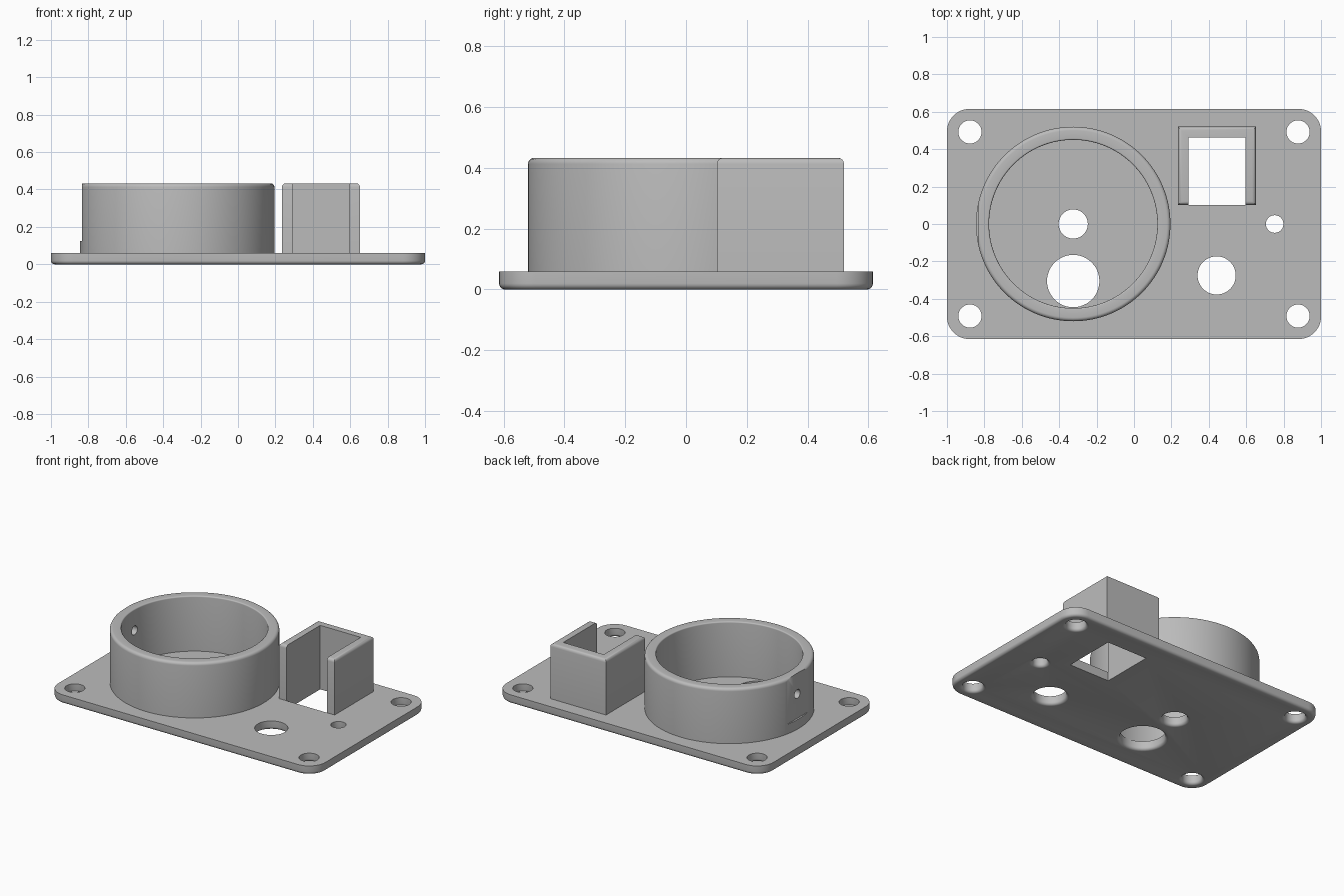
import bpy, bmesh
from math import sin, cos, pi, tau
from mathutils import Matrix

cube = bpy.data.objects.get("Cube")
if cube:
    bpy.data.objects.remove(cube, do_unlink=True)

gray = bpy.data.materials.new("light gray plastic")
gray.use_nodes = True
COLOR = (0.5, 0.5, 0.5, 1)
gray.diffuse_color = COLOR
gray.node_tree.nodes["Principled BSDF"].inputs["Base Color"].default_value = COLOR

BASE, TOP, FILLET = 0.06, 0.433, 0.02
RING_X, RING_R, BORE_R = -0.325, 0.52, 0.45


def make_object(name, bm):
    bmesh.ops.recalc_face_normals(bm, faces=bm.faces)
    mesh = bpy.data.meshes.new(name)
    bm.to_mesh(mesh)
    bm.free()
    mesh.materials.append(gray)
    obj = bpy.data.objects.new(name, mesh)
    bpy.context.collection.objects.link(obj)
    return obj


def loft(name, loops, closed=False):
    """Skin a stack of equal-length loops; cap the ends or join last to first."""
    bm = bmesh.new()
    rows = [[bm.verts.new(p) for p in loop] for loop in loops]
    pairs = list(zip(rows, rows[1:]))
    if closed:
        pairs.append((rows[-1], rows[0]))
    else:
        bm.faces.new(rows[0])
        bm.faces.new(rows[-1])
    for a, b in pairs:
        for i in range(len(a)):
            j = (i + 1) % len(a)
            bm.faces.new((a[i], a[j], b[j], b[i]))
    return make_object(name, bm)


def circle(x, y, r, z, n=96):
    return [(x + r * cos(tau * i / n), y + r * sin(tau * i / n), z) for i in range(n)]


def rounded_rect(hx, hy, r, z, steps=12):
    pts = []
    for k, (sx, sy) in enumerate(((1, 1), (-1, 1), (-1, -1), (1, -1))):
        for i in range(steps + 1):
            a = (k + i / steps) * pi / 2
            pts.append((sx * (hx - r) + r * cos(a), sy * (hy - r) + r * sin(a), z))
    return pts


def quarter(r, n=5):
    """Inset and height along a convex fillet, from the flat face to the wall."""
    return [(r * (1 - sin(t)), r * (1 - cos(t))) for t in (pi / 2 * i / n for i in range(n + 1))]


def block(name, x0, x1, y0, y1, z0, z1):
    return loft(name, [[(x0, y0, z), (x1, y0, z), (x1, y1, z), (x0, y1, z)] for z in (z0, z1)])


def cut(obj, cutter):
    mod = obj.modifiers.new("cut", "BOOLEAN")
    mod.operation, mod.solver, mod.object = "DIFFERENCE", "EXACT", cutter
    bpy.context.view_layer.objects.active = obj
    bpy.ops.object.modifier_apply(modifier=mod.name)
    bpy.data.objects.remove(cutter, do_unlink=True)


# Base plate with a rounded underside edge
loops = [rounded_rect(1 - d, 0.615 - d, 0.12 - d, z) for d, z in quarter(FILLET)]
plate = loft("base_plate", loops + [rounded_rect(1, 0.615, 0.12, BASE)])

# Round holes, eased on the underside
holes = [(sx * 0.877, sy * 0.492, 0.062) for sx in (-1, 1) for sy in (-1, 1)]
holes += [(RING_X, 0, 0.078), (RING_X, -0.305, 0.14), (0.442, -0.275, 0.102), (0.752, 0, 0.047)]
for x, y, r in holes:
    profile = [(r + FILLET, -0.02)] + [(r + FILLET - d, z) for d, z in
                                       [(FILLET - i, h) for i, h in reversed(quarter(FILLET))][::-1]]
    profile = [(r + FILLET, -0.02)] + [(r + i, h) for i, h in
                                       [(FILLET * (1 - sin(t)), FILLET * (1 - cos(t)))
                                        for t in (pi / 10 * k for k in range(6))]]
    cut(plate, loft("hole_cutter", [circle(x, y, pr, z, 48) for pr, z in profile + [(r, 0.1)]]))

# Square opening under the socket
cut(plate, block("opening_cutter", 0.292, 0.595, 0.102, 0.462, -0.1, 0.2))

# Round holder wall
outer = [(RING_R, BASE - 0.005)] + [(RING_R - d, TOP - z) for d, z in reversed(quarter(FILLET))]
inner = [(BORE_R + d, TOP - z) for d, z in quarter(0.008)] + [(BORE_R, BASE - 0.005)]
ring = loft("round_holder", [circle(RING_X, 0, r, z, 128) for r, z in outer + inner], closed=True)

# Flat on the holder's outer side, with a small screw hole
cut(ring, block("flat_cutter", -1, -0.833, -0.3, 0.3, 0.125, 0.6))
bm = bmesh.new()
bmesh.ops.create_cone(bm, cap_ends=True, segments=32, radius1=0.03, radius2=0.03, depth=0.3,
                      matrix=Matrix.Translation((-0.8, 0, 0.29)) @ Matrix.Rotation(pi / 2, 4, "Y"))
cut(ring, make_object("screw_hole_cutter", bm))

# Three-walled socket, open to the front
outline = [(0.235, 0.102), (0.292, 0.102), (0.292, 0.462), (0.595, 0.462),
           (0.595, 0.102), (0.652, 0.102), (0.652, 0.52), (0.235, 0.52)]
socket = loft("square_socket", [[(x, y, z) for x, y in outline] for z in (BASE - 0.005, TOP)])
bm = bmesh.new()
bm.from_mesh(socket.data)


def on_outer_rim(edge):
    a, b = (v.co for v in edge.verts)
    if min(a.z, b.z) < TOP - 0.001:
        return False
    m = (a + b) / 2
    return m.x < 0.25 or m.x > 0.64 or m.y > 0.51 or m.y < 0.11


bmesh.ops.bevel(bm, geom=[e for e in bm.edges if on_outer_rim(e)], offset=FILLET,
                segments=4, profile=0.5, affect="EDGES")
bm.to_mesh(socket.data)
bm.free()

# Smooth the curved surfaces, keep the corners crisp
for obj in (plate, ring, socket):
    bpy.ops.object.select_all(action="DESELECT")
    obj.select_set(True)
    bpy.context.view_layer.objects.active = obj
    bpy.ops.object.shade_smooth_by_angle(angle=pi / 6)
